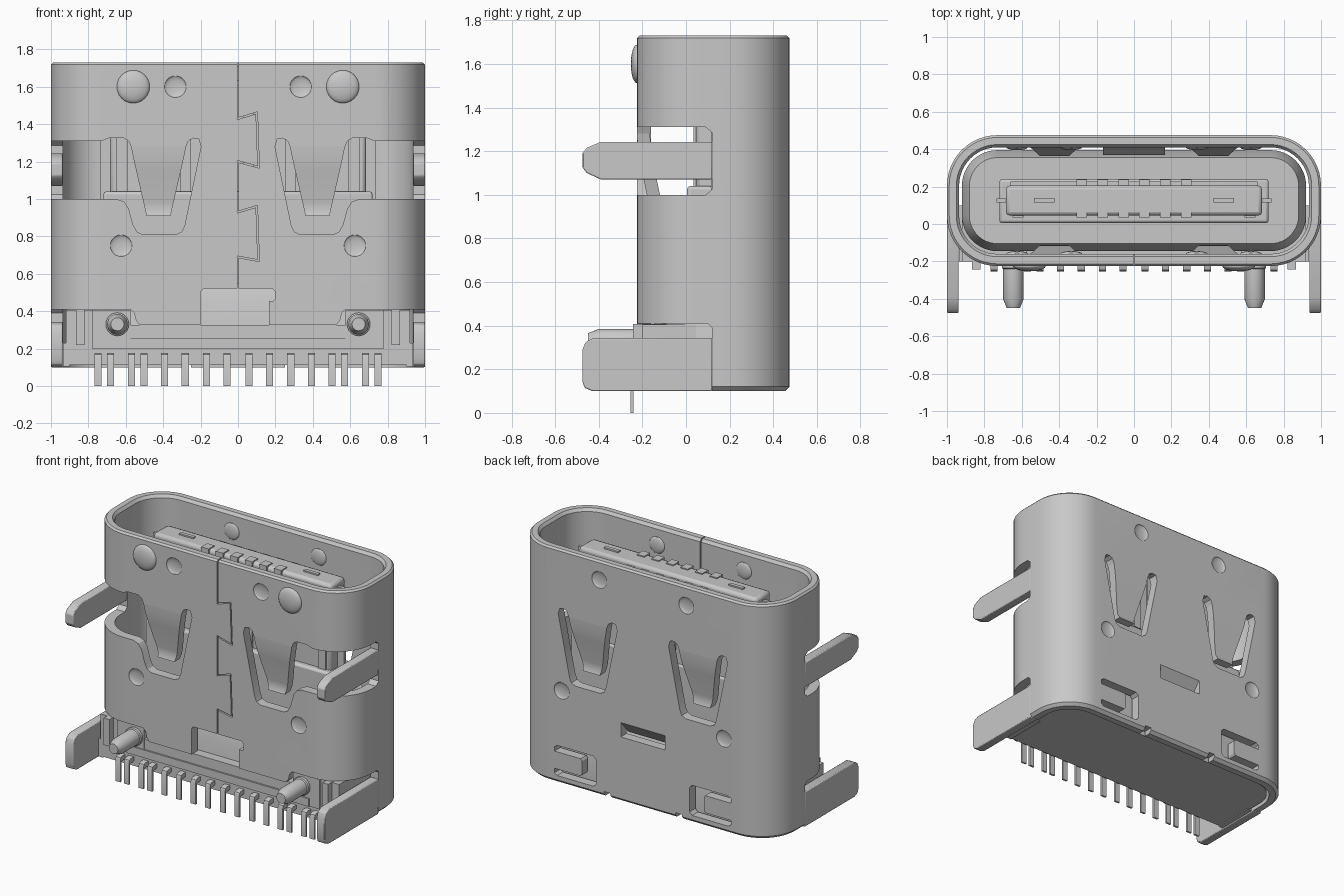
import bpy, bmesh, math
from mathutils import Vector, Matrix

old = bpy.data.objects.get("Cube")
if old:
    bpy.data.objects.remove(old, do_unlink=True)

grey = bpy.data.materials.new("plain grey")
grey.use_nodes = True
grey.diffuse_color = (0.58, 0.58, 0.58, 1)
grey.node_tree.nodes["Principled BSDF"].inputs["Base Color"].default_value = (0.58, 0.58, 0.58, 1)

CY = 0.125                      # depth centre of the shell
FRONT, BACK, WALL = -0.225, 0.475, 0.065


def finish(name, bm, bevel=0):
    bmesh.ops.recalc_face_normals(bm, faces=bm.faces)
    me = bpy.data.meshes.new(name)
    bm.to_mesh(me)
    bm.free()
    me.materials.append(grey)
    ob = bpy.data.objects.new(name, me)
    bpy.context.collection.objects.link(ob)
    if bevel:
        m = ob.modifiers.new("bevel", 'BEVEL')
        m.width, m.segments, m.limit_method = bevel, 2, 'ANGLE'
    return ob


def prism(name, pts, a, b, axis, bevel=0):
    """Extrude a 2D outline along one axis from a to b."""
    place = {'x': lambda p, t: (t, p[0], p[1]),
             'y': lambda p, t: (p[0], t, p[1]),
             'z': lambda p, t: (p[0], p[1], t)}[axis]
    return loft(name, [[place(p, t) for p in pts] for t in (a, b)], bevel=bevel)


def loft(name, rings, closed=False, bevel=0):
    """Skin equal-length rings; cap the ends or join last to first."""
    bm = bmesh.new()
    vs = [[bm.verts.new(p) for p in r] for r in rings]
    n = len(rings[0])
    for i in range(len(vs) - (0 if closed else 1)):
        a, b = vs[i], vs[(i + 1) % len(vs)]
        for j in range(n):
            k = (j + 1) % n
            bm.faces.new((a[j], a[k], b[k], b[j]))
    if not closed:
        bm.faces.new(vs[0])
        bm.faces.new(vs[-1])
    return finish(name, bm, bevel)


def box(name, x, y, z, bevel=0):
    return prism(name, [(x[0], y[0]), (x[1], y[0]), (x[1], y[1]), (x[0], y[1])], z[0], z[1], 'z', bevel)


def ellipsoid(name, c, r, depth):
    bm = bmesh.new()
    bmesh.ops.create_uvsphere(bm, u_segments=24, v_segments=12, radius=1)
    bmesh.ops.transform(bm, verts=bm.verts, matrix=Matrix.Translation(c) @ Matrix.Diagonal((r, depth, r, 1)))
    return finish(name, bm)


def rounded(inset, z, hx=1.0, hy=0.35, r=0.27, seg=12):
    hx, hy, r = hx - inset, hy - inset, max(r - inset, 0.03)
    out = []
    for q, (sx, sy) in enumerate([(1, 1), (-1, 1), (-1, -1), (1, -1)]):
        for i in range(seg + 1):
            a = math.pi / 2 * (q + i / seg)
            out.append((sx * (hx - r) + r * math.cos(a), CY + sy * (hy - r) + r * math.sin(a), z))
    return out


def cut(target, cutter):
    cutter.hide_render = True
    m = target.modifiers.new("cut", 'BOOLEAN')
    m.operation, m.solver, m.object = 'DIFFERENCE', 'EXACT', cutter
    bpy.context.view_layer.objects.active = target
    bpy.ops.object.modifier_apply(modifier=m.name)
    bpy.data.objects.remove(cutter, do_unlink=True)


def flip(pts, s):
    return [(s * p[0], p[1]) for p in pts]


# Metal shell: rounded tube with bevelled rims
shell = loft("shell", [rounded(i, z) for i, z in [
    (0.02, 0.1), (0, 0.12), (0, 1.718), (0.012, 1.73), (0.05, 1.73), (WALL, 1.71), (WALL, 0.1)]], closed=True)

# Lower front opening and side slots
cut(shell, prism("cutter", [
    (-0.85, 0.41), (-0.575, 0.41), (-0.555, 0.39), (-0.545, 0.35), (-0.525, 0.325), (-0.2, 0.325),
    (-0.2, 0.505), (-0.185, 0.52), (0.185, 0.52), (0.2, 0.505), (0.2, 0.465), (0.19, 0.455), (0.165, 0.455),
    (0.165, 0.325), (0.525, 0.325), (0.545, 0.35), (0.555, 0.39), (0.575, 0.41), (0.85, 0.41),
    (0.85, 0), (-0.85, 0)], -0.3, -0.02, 'y'))
for s in (1, -1):
    cut(shell, prism("cutter", [(-0.4, 0), (0.12, 0), (0.12, 0.39), (0.1, 0.41), (-0.4, 0.41)],
                     s * 0.8, s * 1.1, 'x'))
    # Upper side slots and front spring opening
    cut(shell, prism("cutter", [(-0.4, 1.0), (0.09, 1.0), (0.12, 1.025), (0.12, 1.285), (0.09, 1.31), (-0.4, 1.31)],
                     s * 0.75, s * 1.1, 'x'))
    cut(shell, prism("cutter", flip([
        (0.8, 1.31), (0.73, 1.31), (0.69, 1.325), (0.61, 1.325), (0.585, 1.31), (0.572, 1.28), (0.278, 1.28),
        (0.265, 1.31), (0.24, 1.325), (0.21, 1.32), (0.198, 1.28), (0.285, 0.86), (0.3, 0.825), (0.33, 0.81),
        (0.51, 0.81), (0.54, 0.825), (0.56, 0.86), (0.585, 0.95), (0.61, 0.985), (0.65, 1.0), (0.8, 1.0)], s),
        -0.3, -0.02, 'y'))
    # Back spring opening
    half = [(0.147, 1.28), (0.16, 1.31), (0.185, 1.325), (0.215, 1.32), (0.227, 1.28),
            (0.14, 0.86), (0.125, 0.825), (0.095, 0.81)]
    outline = half + flip(half[::-1], -1)
    cut(shell, prism("cutter", [(s * 0.425 + x, z) for x, z in outline], 0.3, 0.6, 'y'))
    # Back latch windows and bottom notches
    cut(shell, prism("cutter", flip([
        (0.38, 0.36), (0.66, 0.36), (0.68, 0.345), (0.68, 0.315), (0.48, 0.315), (0.47, 0.3), (0.47, 0.21),
        (0.48, 0.195), (0.68, 0.195), (0.68, 0.165), (0.66, 0.15), (0.38, 0.15), (0.36, 0.17), (0.36, 0.34)], s),
        0.35, 0.6, 'y'))
    cut(shell, box("cutter", sorted((s * 0.25, s * 0.3)), (0.35, 0.6), (0, 0.135)))
    # Pressed dimples, with matching bumps inside
    for x, z in ((0.335, 1.6), (0.625, 0.75)):
        for y, d in ((FRONT, 1), (BACK, -1)):
            cut(shell, ellipsoid("cutter", (s * x, y, z), 0.058, 0.015))
            ellipsoid("inner_dimple", (s * x, y + d * WALL, z), 0.058, 0.015)
    ellipsoid("contact_bump", (s * 0.56, FRONT, 1.6), 0.088, 0.028)
cut(shell, box("cutter", (-0.17, 0.17), (0.35, 0.6), (0.55, 0.65)))

# Dovetail seam down the front
seam = [(0, 1.8), (0, 1.43), (0.1, 1.46), (0.11, 1.17), (0, 1.2),
        (0, 0.93), (0.1, 0.96), (0.11, 0.67), (0, 0.69), (0, 0.5)]
for p, q in zip(seam, seam[1:]):
    p, q = Vector(p), Vector(q)
    t = (q - p).normalized() * 0.004
    n = Vector((-t.y, t.x))
    cut(shell, prism("cutter", [p - t + n, q + t + n, q + t - n, p - t - n], -0.3, -0.1, 'y'))

# Spring tabs bent inward, front and back
for s in (1, -1):
    for y, d, side in ((FRONT, 1, "front"), (BACK, -1, "back")):
        rings = []
        for z, hw, shift in [(1.28, 0.147, 0), (1.22, 0.135, 0.003), (1.15, 0.119, 0.014), (0.98, 0.08, 0.05),
                             (0.94, 0.071, 0.052), (0.91, 0.064, 0.04)]:
            y0 = y + d * shift
            y1 = y0 + d * (WALL - 0.005)
            x = s * 0.425
            rings.append([(x - hw, y0, z), (x + hw, y0, z), (x + hw, y1, z), (x - hw, y1, z)])
        loft(side + "_spring_tab", rings)
prism("back_center_tab", [(BACK, 0.65), (0.42, 0.65), (0.37, 0.57), (0.40, 0.56)], -0.165, 0.165, 'x')

# Mounting legs on each side, and board pegs
for s in (1, -1):
    prism("upper_leg", [(0.12, 1.07), (-0.39, 1.07), (-0.455, 1.1), (-0.475, 1.125), (-0.475, 1.19),
                        (-0.455, 1.215), (-0.39, 1.243), (0.12, 1.243)], s * 0.937, s * 1.0, 'x', 0.006)
    prism("lower_leg", [(0.12, 0.1), (-0.43, 0.1), (-0.465, 0.115), (-0.475, 0.145), (-0.475, 0.29),
                        (-0.46, 0.325), (-0.425, 0.343), (0.12, 0.343)], s * 0.937, s * 1.0, 'x', 0.006)
    loft("board_peg", [[(s * 0.645 + r * math.cos(k * math.pi / 12), y, 0.33 + r * math.sin(k * math.pi / 12))
                        for k in range(24)] for r, y in
                       ((0.062, -0.15), (0.062, -0.235), (0.055, -0.24), (0.055, -0.4), (0.035, -0.45))])

# Plastic body: core with a bevelled floor, and its exposed front
loft("body_core", [rounded(i, z) for i, z in ((0.08, 0.112), (0.08, 0.44), (0.12, 0.55))])
box("body_front", (-0.9, 0.9), (-0.2, 0.0), (0.112, 0.325))
box("front_ledge", (-0.7, 0.7), (-0.222, -0.1), (0.2, 0.255))
box("front_panel", (-0.72, 0.72), (-0.21, -0.1), (0.2, 0.325))
for s in (1, -1):
    def span(a, b):
        return sorted((s * a, s * b))
    box("peg_block", span(0.575, 0.78), (-0.215, -0.02), (0.2, 0.405))
    box("corner_rib", span(0.82, 0.865), (-0.243, -0.02), (0.22, 0.408))
    box("corner_block", span(0.77, 0.92), (-0.2, 0.1), (0.112, 0.405))
    box("corner_foot", span(0.9, 0.935), (-0.2, 0.1), (0.105, 0.23))

# Tongue: thick base, blade, mid plate and contacts
box("tongue_base", (-0.72, 0.72), (0.005, 0.24), (0.5, 1.04), 0.015)
box("tongue", (-0.685, 0.685), (0.045, 0.205), (1.0, 1.635), 0.02)
box("mid_plate", (-0.735, 0.735), (0.115, 0.137), (1.0, 1.6))
box("back_strip", (-0.66, 0.66), (0.195, 0.228), (1.0, 1.57))
for i in range(6):
    x = -0.28 + i * 0.112
    box("front_contact", (x - 0.028, x + 0.028), (0.035, 0.1), (1.04, 1.642))
    box("back_contact", (x - 0.028, x + 0.028), (0.19, 0.237), (1.04, 1.61))
for s in (1, -1):
    box("tongue_latch", sorted((s * 0.425, s * 0.535)), (0.115, 0.14), (1.55, 1.645))
    box("outer_contact", sorted((s * 0.59, s * 0.65)), (0.035, 0.06), (1.04, 1.6))

# Solder pins: bent strips along the front
for x in (0.058, 0.168, 0.282, 0.393, 0.503, 0.57, 0.682, 0.748):
    for s in (1, -1):
        prism("solder_pin", [(-0.15, 0.175), (-0.232, 0.175), (-0.247, 0.168), (-0.254, 0.15), (-0.254, 0),
                             (-0.24, 0), (-0.24, 0.14), (-0.15, 0.15)], s * x - 0.019, s * x + 0.019, 'x')

# Smooth the curved parts, keeping edges crisp
bpy.ops.object.select_all(action='DESELECT')
for ob in bpy.context.scene.objects:
    if ob.type == 'MESH':
        ob.select_set(True)
        bpy.context.view_layer.objects.active = ob
bpy.ops.object.shade_smooth_by_angle(angle=math.radians(30))
